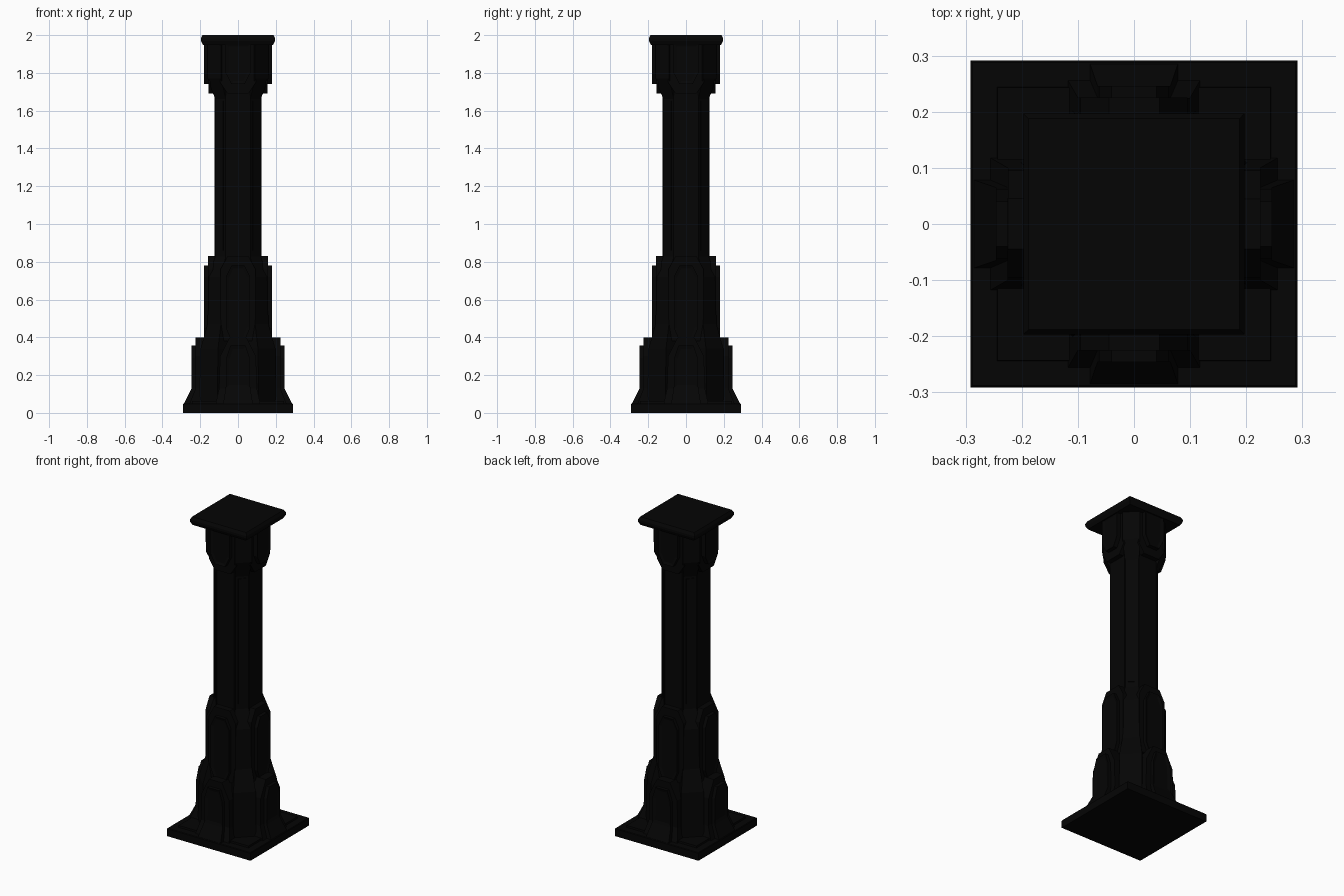
import bpy, bmesh
from math import pi
from mathutils import Matrix

cube = bpy.data.objects.get("Cube")
if cube:
    bpy.data.objects.remove(cube, do_unlink=True)

stone = bpy.data.materials.new("black stone")
stone.use_nodes = True
colour = (0.0015, 0.0015, 0.0015, 1)
stone.diffuse_color = colour
stone.node_tree.nodes["Principled BSDF"].inputs["Base Color"].default_value = colour


def finish(name, bm):
    bmesh.ops.recalc_face_normals(bm, faces=bm.faces)
    mesh = bpy.data.meshes.new(name)
    bm.to_mesh(mesh)
    bm.free()
    mesh.materials.append(stone)
    obj = bpy.data.objects.new(name, mesh)
    bpy.context.collection.objects.link(obj)
    return obj


def loft(bm, rings):
    """Skin a stack of four-cornered rings and close both ends."""
    rings = [[bm.verts.new(p) for p in ring] for ring in rings]
    for low, high in zip(rings, rings[1:]):
        for i in range(4):
            j = (i + 1) % 4
            bm.faces.new((low[i], low[j], high[j], high[i]))
    bm.faces.new(rings[0][::-1])
    bm.faces.new(rings[-1])


def block(name, sections):
    """Square block from (height, half width) sections."""
    bm = bmesh.new()
    loft(bm, [[(-r, -r, z), (r, -r, z), (r, r, z), (-r, r, z)] for z, r in sections])
    return finish(name, bm)


def ribs(name, sections, turn=0, panel=0):
    """Four ribs around the axis from (height, reach, half width) sections."""
    bm = bmesh.new()
    loft(bm, [[(0, -w, z), (r, -w, z), (r, w, z), (0, w, z)] for z, r, w in sections])
    bmesh.ops.recalc_face_normals(bm, faces=bm.faces)
    if panel:
        outer = [f for f in bm.faces if f.normal.x > 0.99]
        bmesh.ops.inset_region(bm, faces=outer, thickness=panel, depth=0, use_even_offset=True)
        bmesh.ops.translate(bm, verts=list({v for f in outer for v in f.verts}), vec=(-0.006, 0, 0))
    bmesh.ops.rotate(bm, verts=bm.verts, matrix=Matrix.Rotation(turn, 3, 'Z'))
    source = list(bm.verts) + list(bm.edges) + list(bm.faces)
    for k in range(1, 4):
        copy = bmesh.ops.duplicate(bm, geom=source)["geom"]
        verts = [g for g in copy if isinstance(g, bmesh.types.BMVert)]
        bmesh.ops.rotate(bm, verts=verts, matrix=Matrix.Rotation(k * pi / 2, 3, 'Z'))
    return finish(name, bm)


# Stepped foot slab
block("base_slab", [(0, 0.291), (0.046, 0.291), (0.05, 0.288)])
block("base_step", [(0.04, 0.245), (0.062, 0.243)])

# Lower tier of buttresses
ribs("lower_wide_buttress", [(0.04, 0.26, 0.12), (0.13, 0.225, 0.1),
                             (0.3, 0.225, 0.095), (0.4, 0.225, 0.045)])
ribs("lower_narrow_buttress", [(0.04, 0.29, 0.08), (0.13, 0.246, 0.065),
                               (0.29, 0.246, 0.062), (0.357, 0.246, 0.04)], panel=0.018)

# Middle tier of buttresses
ribs("middle_wide_buttress", [(0.38, 0.16, 0.093), (0.76, 0.16, 0.093), (0.83, 0.16, 0.055)])
ribs("middle_narrow_buttress", [(0.38, 0.181, 0.035), (0.45, 0.181, 0.064),
                                (0.72, 0.181, 0.064), (0.78, 0.181, 0.035)], panel=0.016)

# Sloped corner fillers between the buttresses
ribs("corner_filler", [(0.05, 0.22, 0.065), (0.34, 0.215, 0.065),
                       (0.47, 0.178, 0.05), (0.72, 0.175, 0.045), (0.83, 0.13, 0.04)], turn=pi / 4)

# Shaft with flat faces and slim corner strips
ribs("shaft_face", [(0.78, 0.124, 0.066), (1.74, 0.124, 0.066)])
ribs("shaft_corner", [(0.78, 0.131, 0.045), (1.74, 0.131, 0.045)], turn=pi / 4)
ribs("shaft_corner_strip", [(0.86, 0.136, 0.022), (1.65, 0.136, 0.022)], turn=pi / 4)

# Flared head
ribs("head_wide_bracket", [(1.69, 0.155, 0.055), (1.75, 0.155, 0.095), (1.955, 0.155, 0.095)])
ribs("head_narrow_bracket", [(1.74, 0.181, 0.035), (1.8, 0.181, 0.066), (1.955, 0.181, 0.066)], panel=0.016)
ribs("head_corner", [(1.66, 0.13, 0.04), (1.77, 0.178, 0.05), (1.955, 0.178, 0.05)], turn=pi / 4)

# Cap plate with bevelled rim
block("cap_plate", [(1.948, 0.186), (1.968, 0.196), (1.982, 0.197), (2.0, 0.188)])
